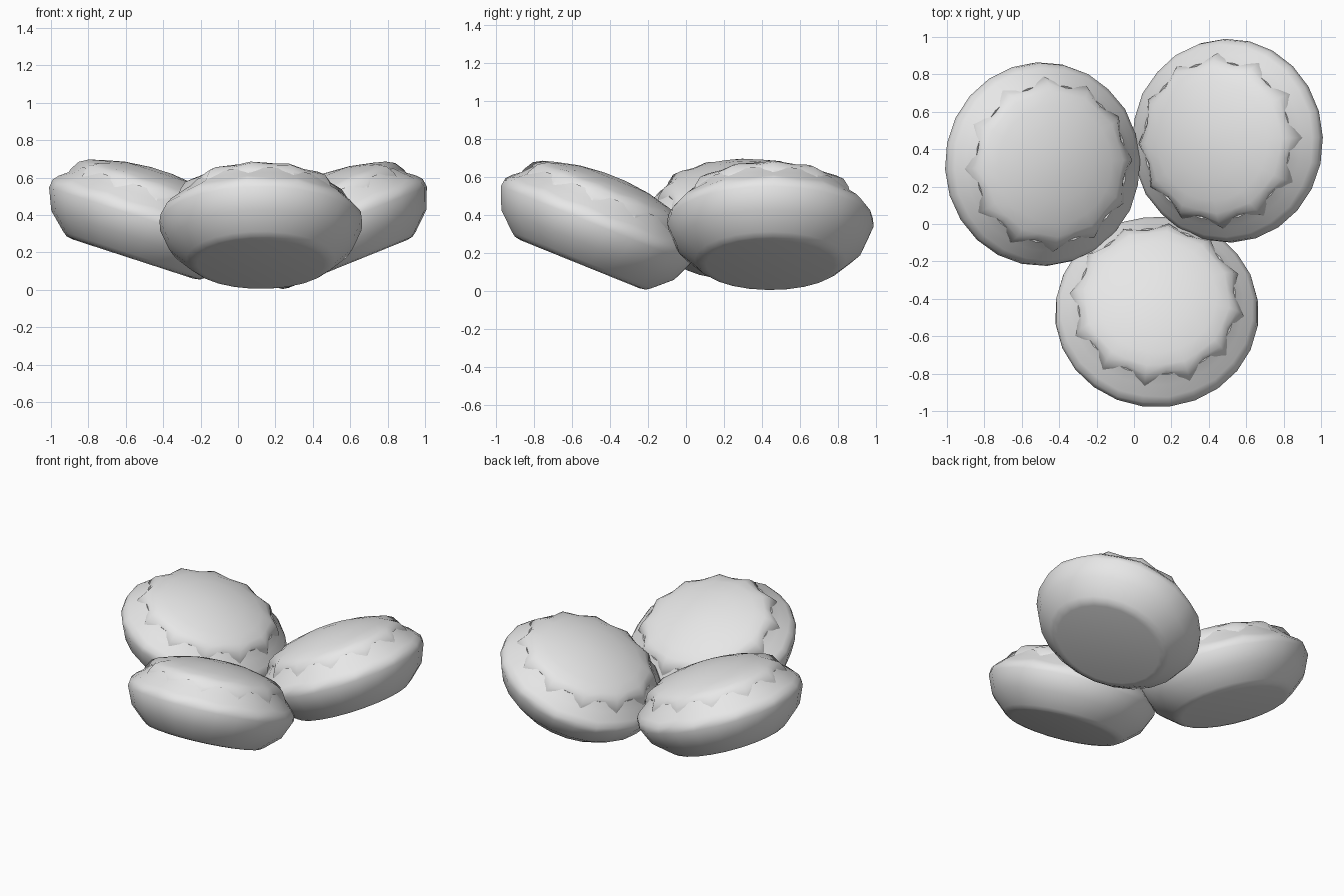
import bpy, bmesh
from math import radians, cos, sin, pi
from mathutils import Matrix

cube = bpy.data.objects.get("Cube")
if cube:
    bpy.data.objects.remove(cube, do_unlink=True)

grey = bpy.data.materials.new("plain grey")
grey.use_nodes = True
grey.diffuse_color = (0.8, 0.8, 0.8, 1)
grey.node_tree.nodes["Principled BSDF"].inputs["Base Color"].default_value = (0.8, 0.8, 0.8, 1)

SIDES = 24


def revolve(name, profile, matrix, close_start, close_end):
    """Rings of (radius, height, radius wave, height wave); the wave makes 12 scallops."""
    bm = bmesh.new()
    rings = []
    for r, h, dr, dh in profile:
        ring = []
        for i in range(SIDES):
            a = 2 * pi * i / SIDES
            s = 1 if i % 2 == 0 else -1
            ring.append(bm.verts.new(((r + s * dr) * cos(a), (r + s * dr) * sin(a), h + s * dh)))
        rings.append(ring)
    for low, high in zip(rings, rings[1:]):
        for i in range(SIDES):
            j = (i + 1) % SIDES
            bm.faces.new((low[i], low[j], high[j], high[i]))
    if close_start:
        bm.faces.new(rings[0][::-1])
    if close_end:
        bm.faces.new(rings[-1])
    bm.transform(matrix)
    mesh = bpy.data.meshes.new(name)
    bm.to_mesh(mesh)
    bm.free()
    mesh.materials.append(grey)
    obj = bpy.data.objects.new(name, mesh)
    bpy.context.collection.objects.link(obj)
    bpy.ops.object.select_all(action='DESELECT')
    obj.select_set(True)
    bpy.context.view_layer.objects.active = obj
    bpy.ops.object.shade_smooth_by_angle(angle=radians(60))


# Crust: flat base, flared wall, rolled rim rising under the filling
crust = [(0.34, 0, 0, 0), (0.375, 0.006, 0, 0), (0.40, 0.024, 0, 0), (0.495, 0.11, 0, 0),
         (0.545, 0.225, 0, 0), (0.54, 0.265, 0, 0.006), (0.515, 0.295, 0, 0.006),
         (0.465, 0.34, 0, 0), (0.425, 0.385, 0, 0), (0.38, 0.36, 0, 0)]
# Filling: scalloped skirt rising to a shallow dome
filling = [(0.452, 0.30, 0.028, 0), (0.442, 0.365, 0.024, -0.01), (0.42, 0.405, 0.016, 0),
           (0.385, 0.428, 0.006, 0.004), (0.32, 0.453, 0, 0), (0.2, 0.482, 0, 0), (0.06, 0.497, 0, 0)]

# Three tarts, each leaning inward: base centre, lean direction, tilt, twist
tarts = {"front": ((0.122, -0.559, 0.14), -90, 22, -8),
         "right_back": ((-0.562, 0.32, 0.165), 180, 18, 3),
         "left_back": ((0.589, 0.445, 0.139), 0, 22, 2)}
for place, (base, azimuth, tilt, twist) in tarts.items():
    lean = (Matrix.Translation(base) @ Matrix.Rotation(radians(azimuth), 4, 'Z')
            @ Matrix.Rotation(radians(-tilt), 4, 'Y') @ Matrix.Rotation(radians(twist), 4, 'Z'))
    revolve(place + "_crust", crust, lean, True, False)
    revolve(place + "_filling", filling, lean, False, True)
